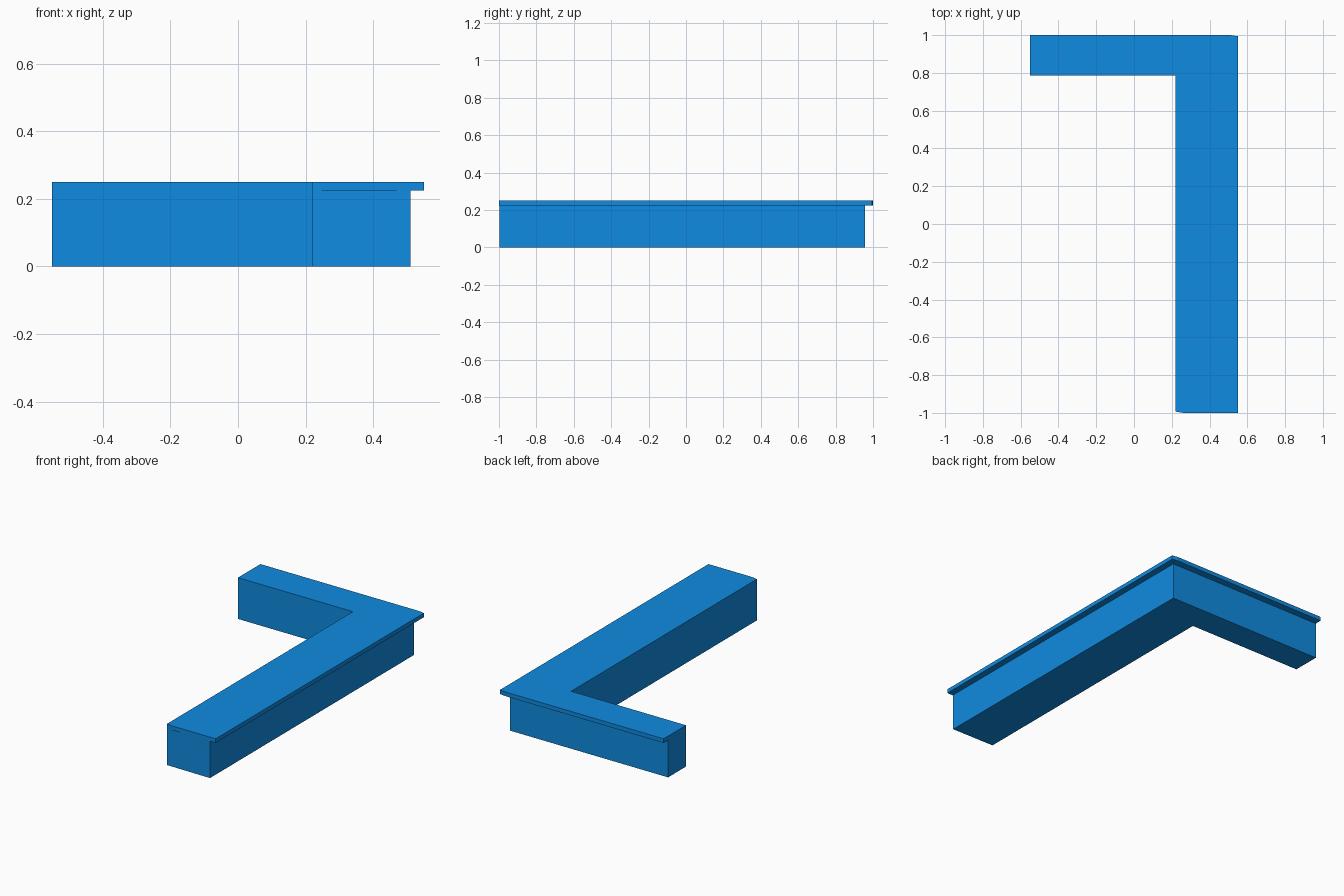
import bpy
import bmesh

if "Cube" in bpy.data.objects:
    bpy.data.objects.remove(bpy.data.objects["Cube"])

blue = bpy.data.materials.new("blue")
blue.diffuse_color = (0.005, 0.26, 0.75, 1)
blue.use_nodes = True
blue.node_tree.nodes["Principled BSDF"].inputs["Base Color"].default_value = blue.diffuse_color


def prism(name, outline, z0, z1):
    """Extrude a flat outline straight up from z0 to z1."""
    bm = bmesh.new()
    base = bm.faces.new([bm.verts.new((x, y, z0)) for x, y in outline])
    ext = bmesh.ops.extrude_face_region(bm, geom=[base], use_keep_orig=True)
    top = [v for v in ext["geom"] if isinstance(v, bmesh.types.BMVert)]
    bmesh.ops.translate(bm, verts=top, vec=(0, 0, z1 - z0))
    bmesh.ops.recalc_face_normals(bm, faces=bm.faces)
    mesh = bpy.data.meshes.new(name)
    bm.to_mesh(mesh)
    bm.free()
    mesh.materials.append(blue)
    obj = bpy.data.objects.new(name, mesh)
    bpy.context.collection.objects.link(obj)
    return obj


# L-shaped counter body, flush with the worktop on the inner side
prism("counter_body",
      [(-0.55, 0.785), (0.22, 0.785), (0.22, -0.993), (0.51, -0.996),
       (0.51, 0.957), (-0.55, 0.957)], 0, 0.225)

# Worktop overhanging the two outer sides
prism("worktop",
      [(-0.55, 0.785), (0.22, 0.785), (0.22, -0.993), (0.26, -1.0),
       (0.55, -1.0), (0.55, 0.994), (0.51, 1.0), (-0.55, 1.0)], 0.225, 0.25)
